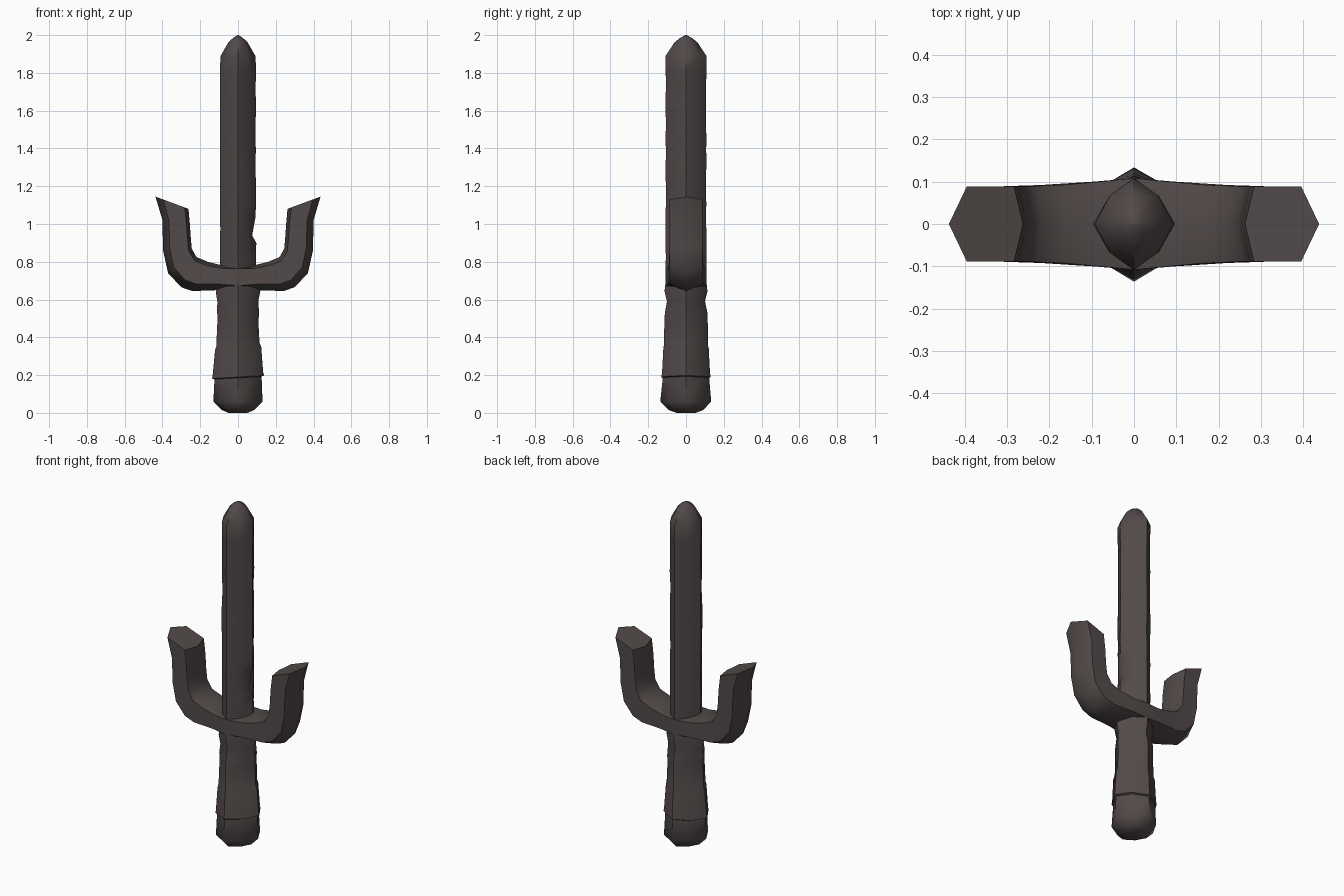
import bpy, bmesh, math, random
from mathutils import Vector

random.seed(4)
cube = bpy.data.objects.get("Cube")
if cube:
    bpy.data.objects.remove(cube)

mat = bpy.data.materials.new("dark brown stone")
mat.use_nodes = True
COLOUR = (0.085, 0.068, 0.067, 1)
mat.diffuse_color = COLOUR
mat.node_tree.nodes["Principled BSDF"].inputs["Base Color"].default_value = COLOUR


def loft(name, rings, angle=50):
    """Skin a list of vertex rings and close both ends."""
    bm = bmesh.new()
    loops = [[bm.verts.new(p) for p in ring] for ring in rings]
    n = len(loops[0])
    for a, b in zip(loops, loops[1:]):
        for i in range(n):
            j = (i + 1) % n
            bm.faces.new((a[i], a[j], b[j], b[i]))
    bm.faces.new(loops[0][::-1])
    bm.faces.new(loops[-1])
    bmesh.ops.recalc_face_normals(bm, faces=bm.faces)
    mesh = bpy.data.meshes.new(name)
    bm.to_mesh(mesh)
    bm.free()
    mesh.materials.append(mat)
    obj = bpy.data.objects.new(name, mesh)
    bpy.context.collection.objects.link(obj)
    bpy.ops.object.select_all(action='DESELECT')
    obj.select_set(True)
    bpy.context.view_layer.objects.active = obj
    bpy.ops.object.shade_smooth_by_angle(angle=math.radians(angle))
    return obj


def oval(z, rx, ry, bulge, tilt=0.0, rough=0.0):
    """Eight-sided ring; bulge sets how far the diagonals stand out."""
    ring = []
    for i in range(8):
        a = i * math.pi / 4
        k = 1 if i % 2 == 0 else bulge
        k *= 1 + random.uniform(-rough, rough)
        x, y = rx * k * math.cos(a), ry * k * math.sin(a)
        ring.append(Vector((x, y, z + tilt * x)))
    return ring


# Blade: lens-shaped bar with chipped edges and a blunt point
blade = [oval(0.62 + i * 0.07, 0.095, 0.107, 0.86, 0, 0.02) for i in range(18)]
blade[5][0].x = 0.075
blade[5][0].z -= 0.03
blade += [oval(z, rx, ry, 0.88) for z, rx, ry in
          [(1.89, 0.092, 0.108), (1.96, 0.052, 0.062), (1.985, 0.026, 0.032), (2.0, 0.003, 0.003)]]
loft("blade", blade)

# Grip: overlapping wraps, each flaring to a slanted lip, on a rounded pommel
grip = [(0.0, 0.05, 0.05, 0), (0.015, 0.085, 0.09, 0), (0.06, 0.13, 0.135, 0),
        (0.185, 0.126, 0.122, 0.06), (0.19, 0.138, 0.13, 0.06), (0.21, 0.134, 0.126, 0.06),
        (0.34, 0.122, 0.121, 0.08), (0.36, 0.115, 0.116, 0.08),
        (0.5, 0.108, 0.115, -0.1), (0.53, 0.112, 0.112, -0.1),
        (0.59, 0.108, 0.101, 0.05), (0.645, 0.119, 0.113, 0.05), (0.7, 0.1, 0.107, 0)]
loft("grip", [oval(z, rx, ry, 0.9, t, 0.012) for z, rx, ry, t in grip])


# Guard: one six-sided bar whose ends turn upward and flare outward
def bar_ring(outer, inner, half_depth):
    o, i = Vector((outer[0], 0, outer[1])), Vector((inner[0], 0, inner[1]))
    side = Vector((0, half_depth, 0))
    a, b = o.lerp(i, 0.24), o.lerp(i, 0.88)
    return [o, a + side, b + side, i, b - side, a - side]


# outer point, inner point, half depth; from the middle to the right-hand end
arm = [((0.0, 0.64), (0.0, 0.78), 0.108), ((0.10, 0.65), (0.08, 0.78), 0.1),
       ((0.24, 0.645), (0.16, 0.80), 0.092), ((0.30, 0.665), (0.22, 0.825), 0.09),
       ((0.37, 0.74), (0.245, 0.87), 0.088), ((0.397, 0.86), (0.25, 0.93), 0.088),
       ((0.40, 1.02), (0.255, 1.0), 0.088), ((0.437, 1.145), (0.262, 1.08), 0.088)]
left = [bar_ring(*s) for s in arm]
right = [[Vector((-p.x, p.y, p.z)) for p in ring] for ring in left[:0:-1]]
loft("guard", right + left, 55)
